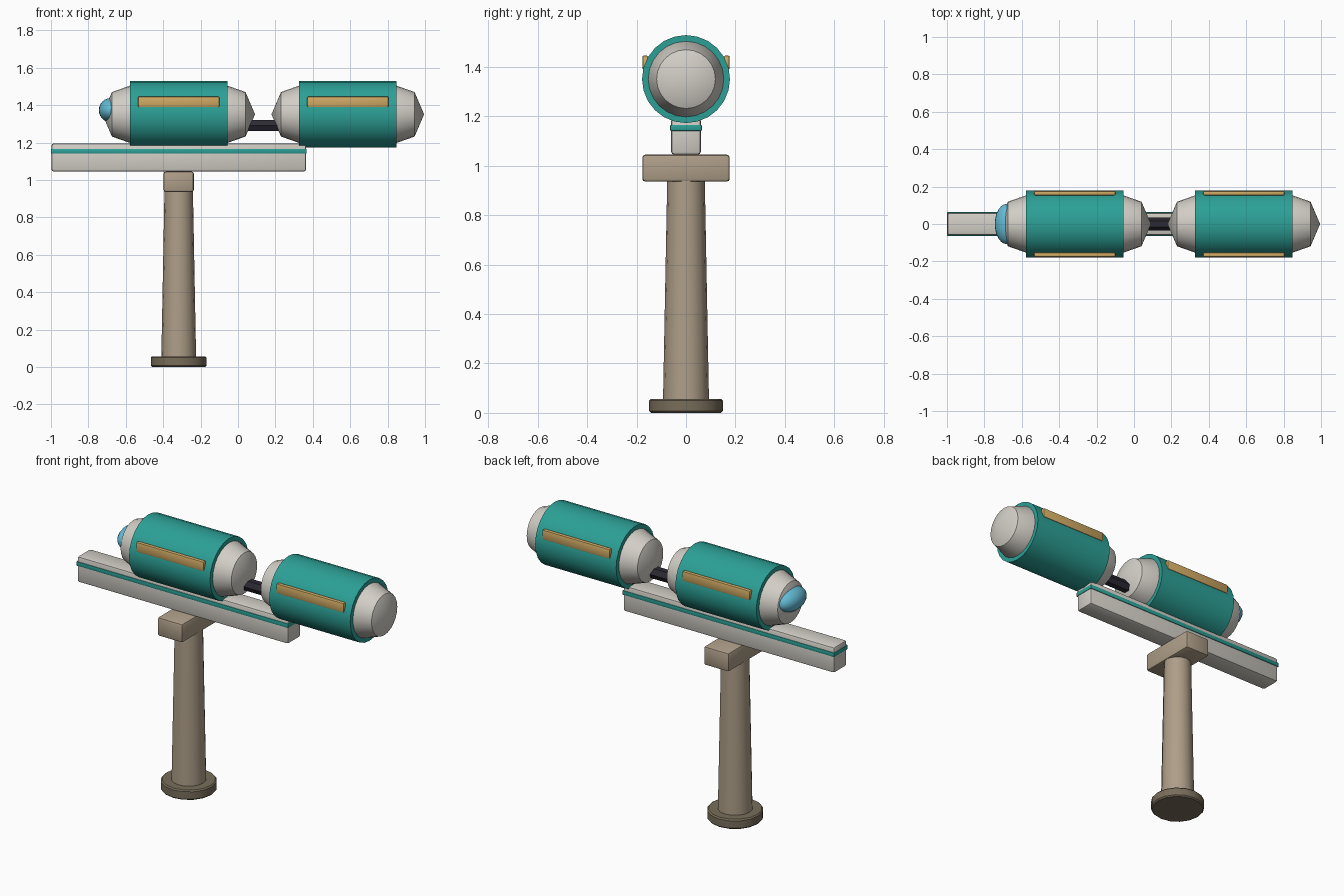
import bpy, bmesh, math
from mathutils import Matrix, Vector

if "Cube" in bpy.data.objects:
    bpy.data.objects.remove(bpy.data.objects["Cube"])


def material(name, r, g, b):
    def lin(c):
        c /= 255
        return c / 12.92 if c <= 0.04045 else ((c + 0.055) / 1.055) ** 2.4
    m = bpy.data.materials.new(name)
    m.diffuse_color = (lin(r), lin(g), lin(b), 1)
    m.use_nodes = True
    m.node_tree.nodes["Principled BSDF"].inputs["Base Color"].default_value = m.diffuse_color
    return m


GREY = material("warm_grey", 210, 206, 198)
TEAL = material("teal", 44, 160, 150)
GOLD = material("gold", 208, 170, 100)
BLUE = material("glass_blue", 98, 186, 212)
BLACK = material("charcoal", 44, 42, 52)
TAN = material("tan", 174, 158, 136)
BROWN = material("dark_brown", 120, 109, 90)


def finish(bm, name, mat, angle=32):
    bmesh.ops.recalc_face_normals(bm, faces=bm.faces)
    me = bpy.data.meshes.new(name)
    bm.to_mesh(me)
    bm.free()
    me.materials.append(mat)
    me.shade_smooth()
    me.set_sharp_from_angle(angle=math.radians(angle))
    ob = bpy.data.objects.new(name, me)
    bpy.context.collection.objects.link(ob)
    return ob


def box(name, mat, x, y, z, bevel=0.0):
    """Box from (min, max) ranges with rounded edges."""
    bm = bmesh.new()
    bmesh.ops.create_cube(bm, size=1)
    for v in bm.verts:
        v.co = Vector([(a + b) / 2 + c * (b - a) for (a, b), c in zip((x, y, z), v.co)])
    if bevel:
        bmesh.ops.bevel(bm, geom=bm.edges[:], offset=bevel, segments=2,
                        profile=0.5, affect='EDGES')
    return finish(bm, name, mat)


def lathe(name, mat, profile, origin, axis, sides, turn=0.0):
    """Spin (radius, height) points round the x or z axis; radius 0 is a tip."""
    bm = bmesh.new()
    rings = []
    for r, h in profile:
        if r == 0:
            rings.append([bm.verts.new((0, 0, h))])
        else:
            rings.append([bm.verts.new((r * math.cos(math.tau * i / sides + turn),
                                        r * math.sin(math.tau * i / sides + turn), h))
                          for i in range(sides)])
    for a, b in zip(rings, rings[1:]):
        for i in range(sides):
            j = (i + 1) % sides
            quad = [a[i % len(a)], a[j % len(a)], b[j % len(b)], b[i % len(b)]]
            bm.faces.new(list(dict.fromkeys(quad)))
    for ring in (rings[0], rings[-1]):
        if len(ring) > 1:
            bm.faces.new(ring)
    rot = Matrix.Rotation(math.pi / 2, 4, 'Y') if axis == 'x' else Matrix()
    bm.transform(Matrix.Translation(origin) @ rot)
    return finish(bm, name, mat)


POST_X, POD_Z = -0.317, 1.351

# Pedestal
lathe("pedestal_base", BROWN, [(0.142, 0), (0.149, 0.007), (0.149, 0.05), (0.142, 0.057)],
      (POST_X, 0, 0), 'z', 16)
lathe("pedestal_column", TAN, [(0.093, 0.05), (0.076, 0.945)], (POST_X, 0, 0), 'z', 16)
box("pedestal_head", TAN, (-0.398, -0.236), (-0.177, 0.177), (0.936, 1.045), 0.012)

# Track beam with a trim band
box("track_beam", GREY, (-0.997, 0.364), (-0.06, 0.06), (1.045, 1.195), 0.012)
box("track_trim", TEAL, (-1.0, 0.367), (-0.064, 0.064), (1.141, 1.166), 0.004)

# Two capsule cars
for label, cx in (("front", -0.317), ("rear", 0.587)):
    lathe(label + "_car_body", GREY,
          [(0, -0.408), (0.119, -0.357), (0.154, -0.258),
           (0.154, 0.258), (0.119, 0.357), (0, 0.408)], (cx, 0, POD_Z), 'x', 24)
    lathe(label + "_car_shell", TEAL, [(0.178, -0.261), (0.178, 0.261)],
          (cx, 0, POD_Z), 'x', 24)
    for side, s in (("left", 1), ("right", -1)):
        box(f"{label}_car_{side}_window", GOLD, (cx - 0.218, cx + 0.218),
            tuple(sorted((s * 0.153, s * 0.177))), (1.389, 1.446), 0.007)

# Hexagonal coupling between the cars
lathe("coupling", BLACK, [(0.034, 0.02), (0.034, 0.25)], (0, 0, 1.291), 'x', 6, math.pi / 2)

# Domed windscreen on the nose
bm = bmesh.new()
bmesh.ops.create_uvsphere(bm, u_segments=24, v_segments=12, radius=1)
bm.transform(Matrix.Translation((-0.68, 0, 1.373)) @ Matrix.Diagonal((0.064, 0.108, 0.065, 1)))
finish(bm, "windscreen", BLUE, 60)
